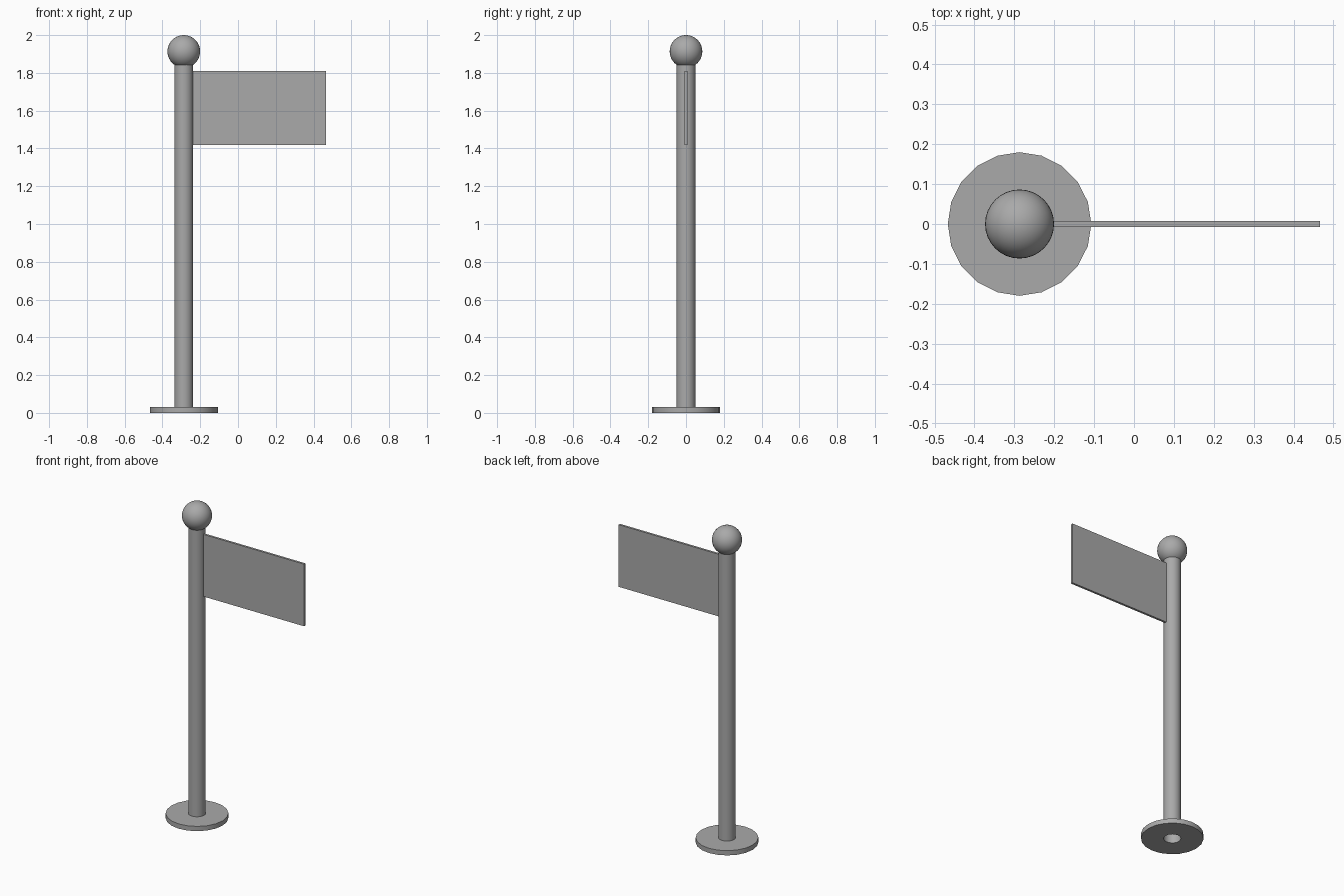
import bpy, bmesh, math

default = bpy.data.objects.get("Cube")
if default:
    bpy.data.objects.remove(default, do_unlink=True)

POLE_X = -0.287
POLE_R = 0.05
SIDES = 20

grey = bpy.data.materials.new("mid grey")
grey.use_nodes = True
colour = (0.4, 0.4, 0.4, 1)
grey.diffuse_color = colour
grey.node_tree.nodes["Principled BSDF"].inputs["Base Color"].default_value = colour


def finish(name, bm, smooth=False):
    bmesh.ops.recalc_face_normals(bm, faces=bm.faces)
    mesh = bpy.data.meshes.new(name)
    bm.to_mesh(mesh)
    bm.free()
    mesh.materials.append(grey)
    obj = bpy.data.objects.new(name, mesh)
    bpy.context.collection.objects.link(obj)
    if smooth:
        bpy.ops.object.select_all(action="DESELECT")
        obj.select_set(True)
        bpy.context.view_layer.objects.active = obj
        bpy.ops.object.shade_smooth_by_angle(angle=math.radians(35))
    return obj


def lathe(name, profile, closed=False):
    """Spin a radius/height profile around the pole axis."""
    bm = bmesh.new()
    rings = []
    for r, z in profile:
        rings.append([bm.verts.new((POLE_X + r * math.cos(math.tau * i / SIDES),
                                    r * math.sin(math.tau * i / SIDES), z))
                      for i in range(SIDES)])
    pairs = list(zip(rings, rings[1:]))
    if closed:
        pairs.append((rings[-1], rings[0]))
    for a, b in pairs:
        for i in range(SIDES):
            j = (i + 1) % SIDES
            bm.faces.new((a[i], a[j], b[j], b[i]))
    return finish(name, bm, smooth=True)


# Base plate: a flat ring around the foot of the pole
lathe("base_plate", [(POLE_R, 0), (0.18, 0), (0.18, 0.03), (POLE_R, 0.03)], closed=True)

# Hollow pole, open at the foot
lathe("pole", [(POLE_R, 0), (POLE_R, 1.85)])

# Ball on top
bm = bmesh.new()
bmesh.ops.create_uvsphere(bm, u_segments=32, v_segments=20, radius=0.0865)
bmesh.ops.translate(bm, verts=bm.verts, vec=(POLE_X, 0, 1.9135))
finish("ball_finial", bm, smooth=True)

# Thin flat flag
left, right, low, high = POLE_X + POLE_R - 0.003, 0.467, 1.417, 1.81
bm = bmesh.new()
bmesh.ops.create_cube(bm, size=1)
bmesh.ops.scale(bm, verts=bm.verts, vec=(right - left, 0.014, high - low))
bmesh.ops.translate(bm, verts=bm.verts, vec=((left + right) / 2, 0, (low + high) / 2))
finish("flag_panel", bm)
